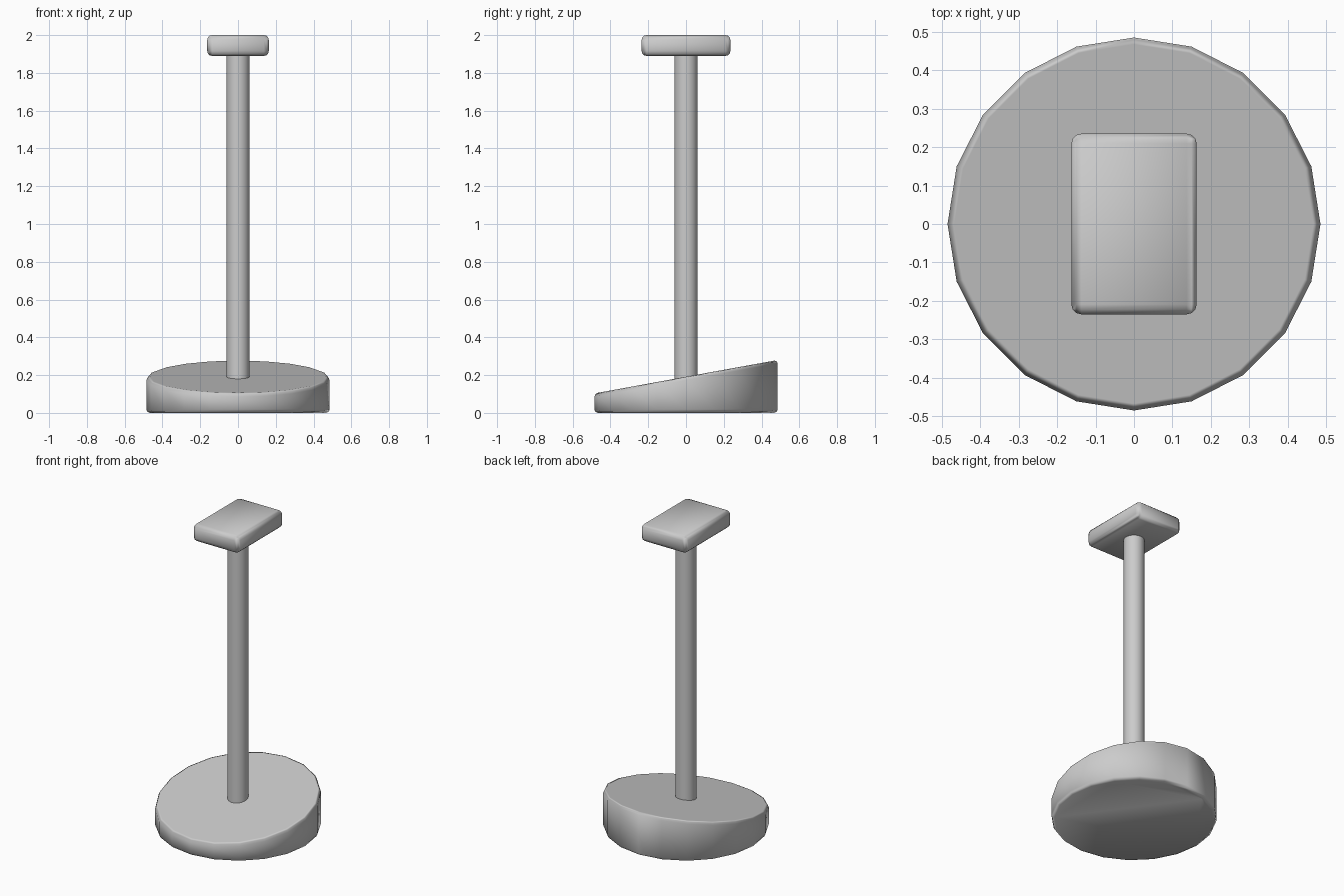
import bpy
import math

cube = bpy.data.objects.get("Cube")
if cube:
    bpy.data.objects.remove(cube, do_unlink=True)

# Single grey material
grey = bpy.data.materials.new("light_grey")
grey.use_nodes = True
colour = (0.6, 0.6, 0.6, 1)
grey.diffuse_color = colour
grey.node_tree.nodes["Principled BSDF"].inputs["Base Color"].default_value = colour


def finish(name, bevel=0, segments=2):
    """Name the active part, colour it, round its sharp edges and smooth it."""
    obj = bpy.context.object
    obj.name = obj.data.name = name
    obj.data.materials.append(grey)
    if bevel:
        mod = obj.modifiers.new("rounded_edges", "BEVEL")
        mod.width = bevel
        mod.segments = segments
        mod.limit_method = "ANGLE"
        mod.angle_limit = math.radians(30)
        mod.harden_normals = True
        bpy.ops.object.modifier_apply(modifier=mod.name)
    bpy.ops.object.shade_smooth_by_angle(angle=math.radians(35))
    return obj


# Base disc whose top slopes up towards the back
RADIUS, FRONT_H, BACK_H = 0.485, 0.103, 0.28
bpy.ops.mesh.primitive_cylinder_add(vertices=20, radius=RADIUS, depth=0.2,
                                    location=(0, 0, 0))
base = bpy.context.object
for v in base.data.vertices:
    if v.co.z > 0:
        t = (v.co.y / RADIUS + 1) / 2
        v.co.z = FRONT_H + (BACK_H - FRONT_H) * t
    else:
        v.co.z = 0
finish("base", 0.018)

# Upright post
bpy.ops.mesh.primitive_cylinder_add(vertices=24, radius=0.061, depth=1.8,
                                    location=(0, 0, 1.0))
finish("post")

# Rounded rectangular plate on top
bpy.ops.mesh.primitive_cube_add(size=1, location=(0, 0, 1.945))
plate = bpy.context.object
plate.scale = (0.326, 0.47, 0.11)
bpy.ops.object.transform_apply(location=False, rotation=False, scale=True)
finish("top_plate", 0.026, 3)
